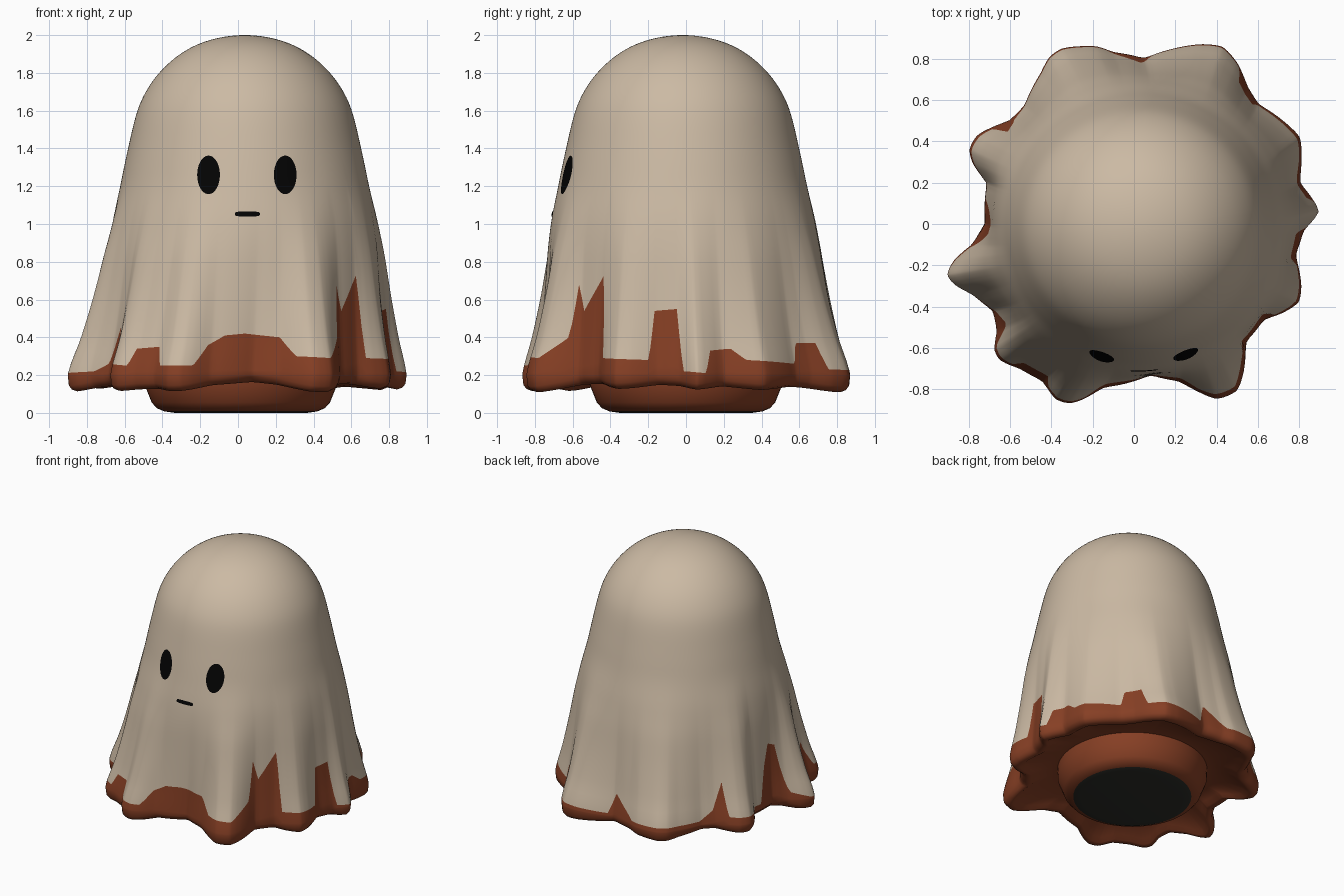
import bpy, bmesh, math
from mathutils import Vector
from mathutils.bvhtree import BVHTree

if "Cube" in bpy.data.objects:
    bpy.data.objects.remove(bpy.data.objects["Cube"])


def material(name, rgb):
    m = bpy.data.materials.new(name)
    m.diffuse_color = (*rgb, 1)
    m.use_nodes = True
    m.node_tree.nodes["Principled BSDF"].inputs["Base Color"].default_value = m.diffuse_color
    return m


CREAM = material("cream cloth", (0.60, 0.49, 0.37))
RUST = material("rust brown", (0.24, 0.05, 0.018))
BLACK = material("black", (0.001, 0.001, 0.001))
GREY = material("dark grey", (0.025, 0.026, 0.021))


def linear(pts, x):
    for (x0, y0), (x1, y1) in zip(pts, pts[1:]):
        if x <= x1:
            return y0 + (y1 - y0) * (x - x0) / (x1 - x0)
    return pts[-1][1]


def curve(pts, x):
    """Smooth interpolation through the points."""
    n = len(pts)

    def slope(i):
        a, b = pts[max(i - 1, 0)], pts[min(i + 1, n - 1)]
        return (b[1] - a[1]) / (b[0] - a[0])
    for i in range(n - 1):
        (x0, y0), (x1, y1) = pts[i], pts[i + 1]
        if x <= x1:
            h = x1 - x0
            t = (x - x0) / h
            return ((2*t**3 - 3*t*t + 1) * y0 + (t**3 - 2*t*t + t) * h * slope(i)
                    + (3*t*t - 2*t**3) * y1 + (t**3 - t*t) * h * slope(i + 1))
    return pts[-1][1]


def wrap(pts):
    return ([(a - 360, b) for a, b in pts[-3:]] + pts
            + [(a + 360, b) for a, b in pts[:3]])


# plan outline of the draped hem
HEM_XY = [(.90, .06), (.85, .14), (.80, .2), (.805, .42), (.72, .50), (.6, .58),
          (.55, .66), (.5, .78), (.43, .86), (.33, .87), (.2, .85), (.05, .80),
          (-.1, .83), (-.18, .86), (-.35, .85), (-.41, .81), (-.45, .73),
          (-.53, .57), (-.6, .5), (-.76, .43), (-.80, .36), (-.78, .29),
          (-.71, .2), (-.72, 0), (-.78, -.1), (-.87, -.17), (-.91, -.25),
          (-.86, -.3), (-.78, -.34), (-.68, -.42), (-.66, -.52), (-.68, -.61),
          (-.65, -.66), (-.55, -.70), (-.44, -.76), (-.38, -.85), (-.31, -.87),
          (-.25, -.85), (-.15, -.79), (.08, -.73), (.22, -.76), (.33, -.82),
          (.40, -.85), (.50, -.81), (.53, -.72), (.54, -.57), (.63, -.46),
          (.72, -.43), (.80, -.38), (.81, -.30), (.78, -.15), (.82, -.03)]
HEM = wrap(sorted((math.degrees(math.atan2(y, x)) % 360, math.hypot(x, y))
                  for x, y in HEM_XY))
# height of the painted rust edge against direction in degrees
PAINT = wrap([(0, .22), (7, .21), (9, .33), (17, .34), (22, .28), (44, .26),
              (46, .37), (54, .37), (56, .23), (84, .22), (88, .37), (99, .23),
              (132, .23), (139, .3), (144, .5), (146, .26), (170, .24),
              (174, .5), (178, .65), (183, .62), (188, .26), (194, .21),
              (205, .22), (211, .26), (217, .46), (221, .26), (229, .25),
              (231, .34), (240, .35), (242, .25), (254, .25), (258, .36),
              (264, .41), (272, .42), (286, .40), (291, .30), (302, .29),
              (310, .4), (312, .68), (315, .54), (325, .73), (327, .29),
              (346, .28), (348, .54), (357, .55), (359, .22)])
# dome radius against sqrt(2 - z), and strength of the folds against z
DOME = [(0, 0), (.2, .225), (.316, .34), (.447, .452), (.548, .523), (.632, .567),
        (.775, .617), (.894, .658), (1, .693), (1.095, .705), (1.4, .705)]
FOLD = [(0, 1), (.2, 1), (.4, .72), (.6, .48), (.8, .28), (1, .1), (1.25, 0), (2, 0)]


def hem(deg):
    return sum(linear(HEM, deg + d) * k for d, k in ((-2, .17), (0, .66), (2, .17)))


def cloth(deg, z, hem_r):
    w = linear(FOLD, z) if z < .2 else max(0, curve(FOLD, z))
    r = max(0, curve(DOME, math.sqrt(max(0, 2 - z)))) + w * (hem_r - .705)
    if z > 1.9999:
        r = 0
    a = math.radians(deg)
    return (.035 * (1 - w) + r * math.cos(a), -.018 * (1 - w) + r * math.sin(a), z)


def finish(bm, name, mats):
    me = bpy.data.meshes.new(name)
    bm.to_mesh(me)
    bm.free()
    for m in mats:
        me.materials.append(m)
    for p in me.polygons:
        p.use_smooth = True
    ob = bpy.data.objects.new(name, me)
    bpy.context.collection.objects.link(ob)
    return ob


def skin(columns, name, mats, rule):
    """Closed ring of vertex columns; rule gives the material for each row."""
    bm = bmesh.new()
    cols = [[bm.verts.new(p) for p in c] for c in columns]
    for i, a in enumerate(cols):
        b = cols[(i + 1) % len(cols)]
        for j in range(len(a) - 1):
            f = bm.faces.new((a[j], b[j], b[j + 1], a[j + 1]))
            f.material_index = rule(j)
    bmesh.ops.remove_doubles(bm, verts=bm.verts, dist=1e-5)
    bmesh.ops.recalc_face_normals(bm, faces=bm.faces)
    return finish(bm, name, mats)


# draped cloth: underside, rounded lip, rust band, cream body
SIDES, BAND, BODY = 480, 8, 56
columns = []
for i in range(SIDES):
    deg = i * 360 / SIDES
    a, h, edge = math.radians(deg), hem(deg), linear(PAINT, deg)
    low = max(.11, .165 - .25 * max(0, h - .73))
    under = [(.5, .22), (.56, .22), (h - .11, low + .03), (h - .075, low + .006),
             (h - .05, low), (h - .022, low + .01), (h - .006, low + .03)]
    col = [(r * math.cos(a), r * math.sin(a), z) for r, z in under]
    col += [cloth(deg, .2 + (edge - .2) * k / BAND, h) for k in range(BAND + 1)]
    col += [cloth(deg, edge + (2 - edge) * math.sin(math.pi / 2 * k / BODY), h)
            for k in range(1, BODY + 1)]
    columns.append(col)
RUST_ROWS = 7 + BAND
ghost_sheet = skin(columns, "draped_sheet", [CREAM, RUST],
                   lambda j: 1 if j < RUST_ROWS else 0)

# rounded foot with a grey pad below
FOOT = [(0, 0), (.35, 0), (.405, .008), (.445, .025), (.472, .055), (.49, .10),
        (.51, .15), (.515, .24)]
foot = skin([[(.015 + r * math.cos(t), r * math.sin(t), z) for r, z in FOOT]
             for t in (k * math.tau / 64 for k in range(64))],
            "foot", [RUST, GREY], lambda j: 1 if j < 2 else 0)

# face details laid on the cloth as thin plates
me = ghost_sheet.data
tree = BVHTree.FromPolygons([v.co for v in me.vertices],
                            [p.vertices[:] for p in me.polygons])


def face_plate(name, x, z, rx, rz, power):
    cols = []
    for k in range(48):
        c, s = math.cos(k * math.tau / 48), math.sin(k * math.tau / 48)
        ux = math.copysign(abs(c) ** power, c) * rx
        uz = math.copysign(abs(s) ** power, s) * rz
        col = []
        for q in range(7):
            hit = tree.ray_cast(Vector((x + ux * q / 6, -2, z + uz * q / 6)),
                                Vector((0, 1, 0)))[0]
            col.append(hit + Vector((0, -.005, 0)))
        cols.append(col)
    plate = skin(cols, name, [BLACK], lambda j: 0)
    if plate.data.polygons[0].normal.y > 0:
        plate.data.flip_normals()


for side, label in ((-1, "left"), (1, "right")):
    face_plate(label + "_eye", .047 + side * .203, 1.26, .06, .102, 1)
face_plate("mouth", .05, 1.053, .066, .013, .5)

# soft shading with crisp edges on the foot
bpy.context.view_layer.objects.active = foot
foot.select_set(True)
bpy.ops.object.shade_smooth_by_angle(angle=math.radians(40))
